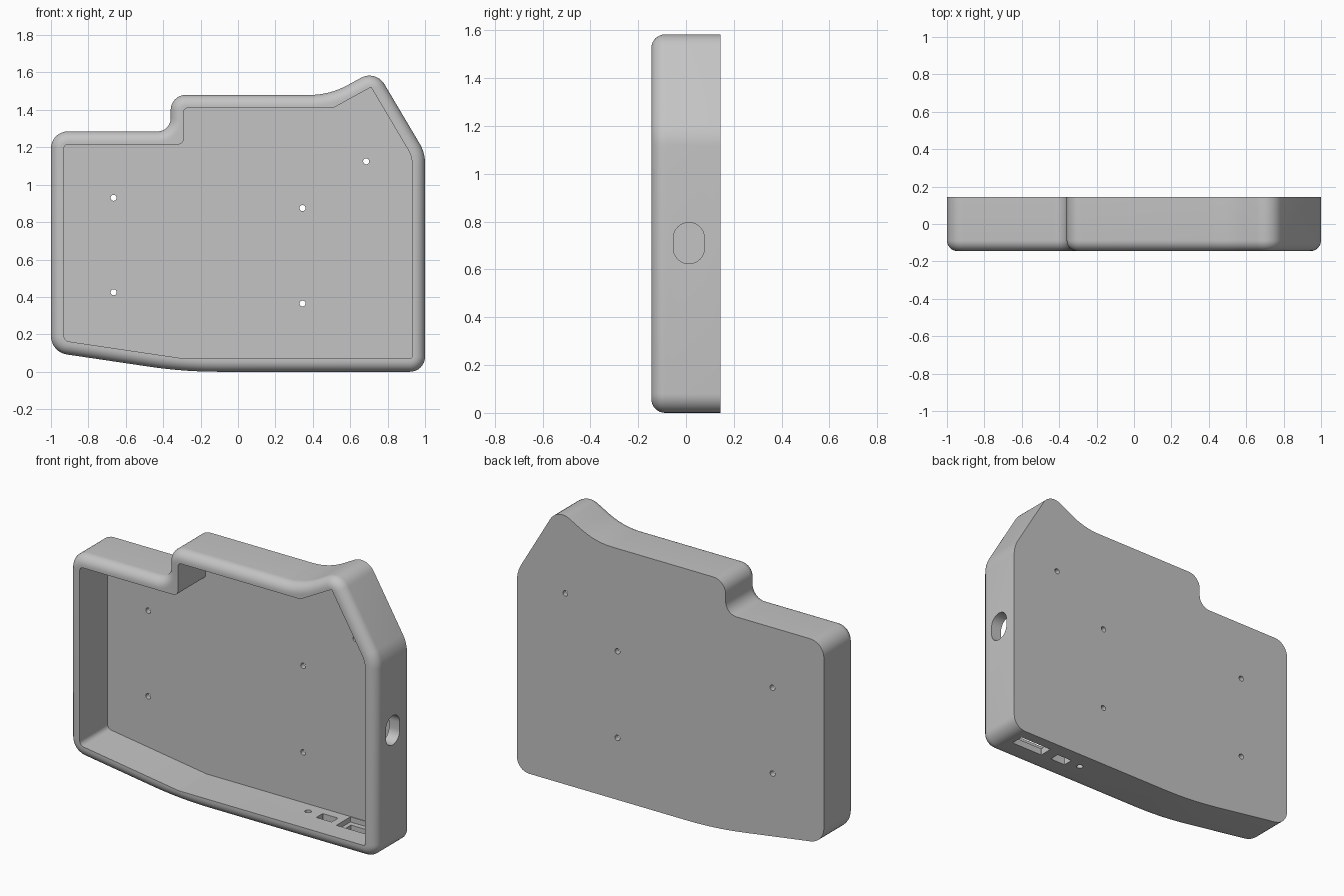
import bpy, bmesh, math
from mathutils import Vector

if "Cube" in bpy.data.objects:
    bpy.data.objects.remove(bpy.data.objects["Cube"])

HALF_DEPTH, WALL, FILLET, FLOOR_Y = 0.145, 0.07, 0.058, 0.114
SEGS = 8

grey = bpy.data.materials.new("plain_grey")
grey.use_nodes = True
grey.diffuse_color = (0.55, 0.55, 0.55, 1)
grey.node_tree.nodes["Principled BSDF"].inputs["Base Color"].default_value = grey.diffuse_color

# Case corners, anticlockwise from the front: x, z, outer radius, inner radius
CORNERS = [
    (-1, 0.105, 0.10, 0.03), (-0.29, 0, 2.5, 0.004), (1, 0, 0.08, 0.01),
    (1, 1.171, 0.20, 0.13), (0.737, 1.615, 0.093, 0.004), (0.49, 1.48, 0.42, 0.004),
    (-0.36, 1.48, 0.08, 0.02), (-0.36, 1.285, 0.07, 0.03), (-1, 1.285, 0.09, 0.02),
]


def rounded(corners, inset=0.0, radii=None):
    """Closed 2D outline with filleted corners, moved inwards by inset."""
    pts = [Vector(c[:2]) for c in corners]
    loop = []
    for i, p in enumerate(pts):
        a = (p - pts[i - 1]).normalized()
        b = (pts[(i + 1) % len(pts)] - p).normalized()
        turn = a.x * b.y - a.y * b.x
        side = 1 if turn > 0 else -1
        r = radii[i] if radii else corners[i][2] - side * inset
        na, nb = Vector((-a.y, a.x)), Vector((-b.y, b.x))
        bis = (na + nb) / (1 + na.dot(nb))
        centre = p + bis * (inset + side * r)
        start = -na * side * r
        angle = math.atan2(turn, a.dot(b))
        for k in range(SEGS + 1):
            t = angle * k / SEGS
            c, s = math.cos(t), math.sin(t)
            loop.append(centre + Vector((c * start.x - s * start.y, s * start.x + c * start.y)))
    return loop


def loft(name, rings):
    """Solid skinned through 3D rings of equal length, capped at both ends."""
    bm = bmesh.new()
    rows = [[bm.verts.new(p) for p in ring] for ring in rings]
    for lo, hi in zip(rows, rows[1:]):
        for i in range(len(lo)):
            j = (i + 1) % len(lo)
            bm.faces.new((lo[i], lo[j], hi[j], hi[i]))
    bm.faces.new(rows[0])
    bm.faces.new(rows[-1])
    bmesh.ops.recalc_face_normals(bm, faces=bm.faces)
    mesh = bpy.data.meshes.new(name)
    bm.to_mesh(mesh)
    bm.free()
    obj = bpy.data.objects.new(name, mesh)
    bpy.context.collection.objects.link(obj)
    mesh.materials.append(grey)
    return obj


def at_y(loop, y):
    return [(p.x, y, p.y) for p in loop]


# Tray: back plate, outer wall, rounded front rim, inner wall, inner floor
rings = [at_y(rounded(CORNERS), HALF_DEPTH)]
for k in range(9):
    t = math.pi / 2 * k / 8
    rings.append(at_y(rounded(CORNERS, FILLET * (1 - math.cos(t))),
                      -HALF_DEPTH + FILLET * (1 - math.sin(t))))
inner = rounded(CORNERS, WALL, [c[3] for c in CORNERS])
rings += [at_y(inner, -HALF_DEPTH), at_y(inner, FLOOR_Y)]
case = loft("case_shell", rings)


def cut(cutter):
    cutter.hide_render = True
    mod = case.modifiers.new("cut", "BOOLEAN")
    mod.operation, mod.solver, mod.object = "DIFFERENCE", "EXACT", cutter
    bpy.context.view_layer.objects.active = case
    bpy.ops.object.modifier_apply(modifier=mod.name)
    bpy.data.objects.remove(cutter)


def box_loop(u, v, w, h, r):
    w, h = w / 2, h / 2
    return rounded([(u - w, v - h, r), (u + w, v - h, r), (u + w, v + h, r), (u - w, v + h, r)])


# Mounting holes through the back plate
for x, z in [(-0.665, 0.93), (-0.665, 0.425), (0.345, 0.875), (0.345, 0.365), (0.685, 1.125)]:
    loop = box_loop(x, z, 0.032, 0.032, 0.0158)
    cut(loft("mount_hole", [at_y(loop, 0.08), at_y(loop, 0.2)]))

# Oval cable opening in the left wall
oval = box_loop(0.012, 0.71, 0.13, 0.172, 0.0645)
cut(loft("side_opening", [[(x, p.x, p.y) for p in oval] for x in (0.88, 1.1)]))

# Bottom ports: round jack, small socket, large socket, and its inner recess
for u, v, w, h, r, low, high in [
    (0.43, 0.038, 0.036, 0.036, 0.0178, -0.1, 0.1),
    (0.56, 0.03, 0.10, 0.06, 0.002, -0.1, 0.1),
    (0.785, 0.04, 0.21, 0.08, 0.002, -0.1, 0.1),
    (0.79, 0.045, 0.27, 0.13, 0.002, 0.04, 0.1),
]:
    loop = box_loop(u, v, w, h, r)
    cut(loft("bottom_port", [[(p.x, p.y, z) for p in loop] for z in (low, high)]))

# Smooth rounded edges, crisp flat ones
bpy.ops.object.select_all(action="DESELECT")
case.select_set(True)
bpy.context.view_layer.objects.active = case
bpy.ops.object.shade_smooth_by_angle(angle=math.radians(30))
